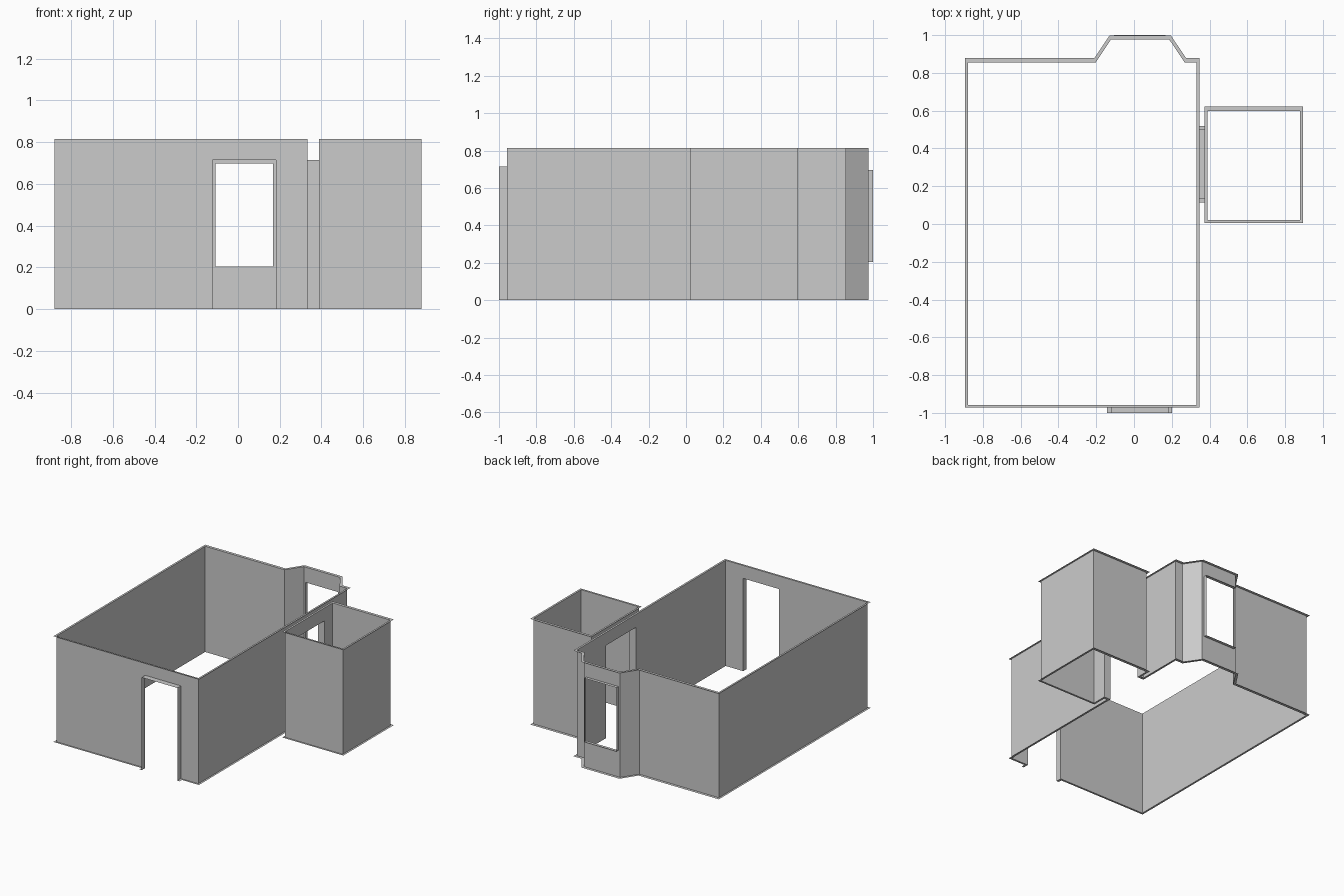
import bpy, bmesh
from mathutils import Vector, Matrix

if "Cube" in bpy.data.objects:
    bpy.data.objects.remove(bpy.data.objects["Cube"])

H = 0.815  # wall height


def normal(a, b):
    d = (b - a).normalized()
    return Vector((d.y, -d.x))


def lip_width(n):
    return 0.015 + 0.007 * max(0, n.y)


def outer_corner(p, n1, n2):
    # mitred corner of the lip lines either side of p
    m = Matrix(((n1.x, n1.y), (n2.x, n2.y)))
    return p + m.inverted() @ Vector((lip_width(n1), lip_width(n2)))


def make_object(name, quads):
    bm = bmesh.new()
    for q in quads:
        bm.faces.new([bm.verts.new(v) for v in q])
    bmesh.ops.remove_doubles(bm, verts=bm.verts, dist=0.0004)
    me = bpy.data.meshes.new(name)
    bm.to_mesh(me)
    bm.free()
    ob = bpy.data.objects.new(name, me)
    bpy.context.collection.objects.link(ob)


def room(name, points, openings):
    """Wall sheets round a counter-clockwise plan, with thin lips at top and
    bottom. openings: edge -> (start, end, z0, z1, reveal depth, label)."""
    pts = [Vector(p) for p in points]
    n = len(pts)
    norms = [normal(pts[i], pts[(i + 1) % n]) for i in range(n)]
    outs = [outer_corner(pts[i], norms[i - 1], norms[i]) for i in range(n)]
    walls, lips = [], []
    for i in range(n):
        a, b, oa, ob, nm = pts[i], pts[(i + 1) % n], outs[i], outs[(i + 1) % n], norms[i]
        d = (b - a).normalized()
        length = (b - a).length

        def P(s, z, out=0.0):
            return (*(a + d * s + nm * out), z)

        def panel(s0, s1, z0, z1):
            walls.append([P(s1, z0), P(s0, z0), P(s0, z1), P(s1, z1)])

        lips.append([(*a, H), (*oa, H), (*ob, H), (*b, H)])
        if i not in openings:
            panel(0, length, 0, H)
            lips.append([(*a, 0), (*b, 0), (*ob, 0), (*oa, 0)])
            continue

        # wall panels round the opening
        s0, s1, z0, z1, depth, label = openings[i]
        panel(0, s0, 0, H)
        panel(s1, length, 0, H)
        panel(s0, s1, z1, H)
        w = lip_width(nm)
        if z0 > 0:
            panel(s0, s1, 0, z0)
            lips.append([(*a, 0), (*b, 0), (*ob, 0), (*oa, 0)])
        else:
            lips.append([(*a, 0), P(s0, 0), P(s0, 0, w), (*oa, 0)])
            lips.append([P(s1, 0), (*b, 0), (*ob, 0), P(s1, 0, w)])

        # reveal lining the opening
        if depth:
            lining = [[P(s, z0), P(s, z0, depth), P(s, z1, depth), P(s, z1)]
                      for s in (s0, s1)]
            heads = [z1] + ([z0] if z0 > 0 else [])
            lining += [[P(s0, z), P(s1, z), P(s1, z, depth), P(s0, z, depth)]
                       for z in heads]
            if z0 == 0:  # feet of the door jambs
                for s, e in ((s0, s0 - 0.02), (s1, s1 + 0.02)):
                    lining.append([P(s, 0, w), P(s, 0, depth), P(e, 0, depth), P(e, 0, w)])
            make_object(label, lining)
    make_object(name + "_walls", walls)
    make_object(name + "_wall_lips", lips)


# Main room with bay at the back
room("main_room",
     [(-0.88, -0.957), (0.332, -0.957), (0.332, 0.856), (0.268, 0.856),
      (0.187, 0.976), (-0.122, 0.976), (-0.202, 0.856), (-0.88, 0.856)],
     {0: (0.758, 1.062, 0, 0.715, 0.043, "front_door_reveal"),
      1: (1.091, 1.457, 0, 0.715, 0.056, "side_door_reveal"),
      4: (0.019, 0.294, 0.205, 0.697, 0.024, "bay_window_reveal")})

# Small side room
room("side_room",
     [(0.388, 0.021), (0.88, 0.021), (0.88, 0.599), (0.388, 0.599)],
     {3: (0.099, 0.465, 0, 0.715, 0, "")})
